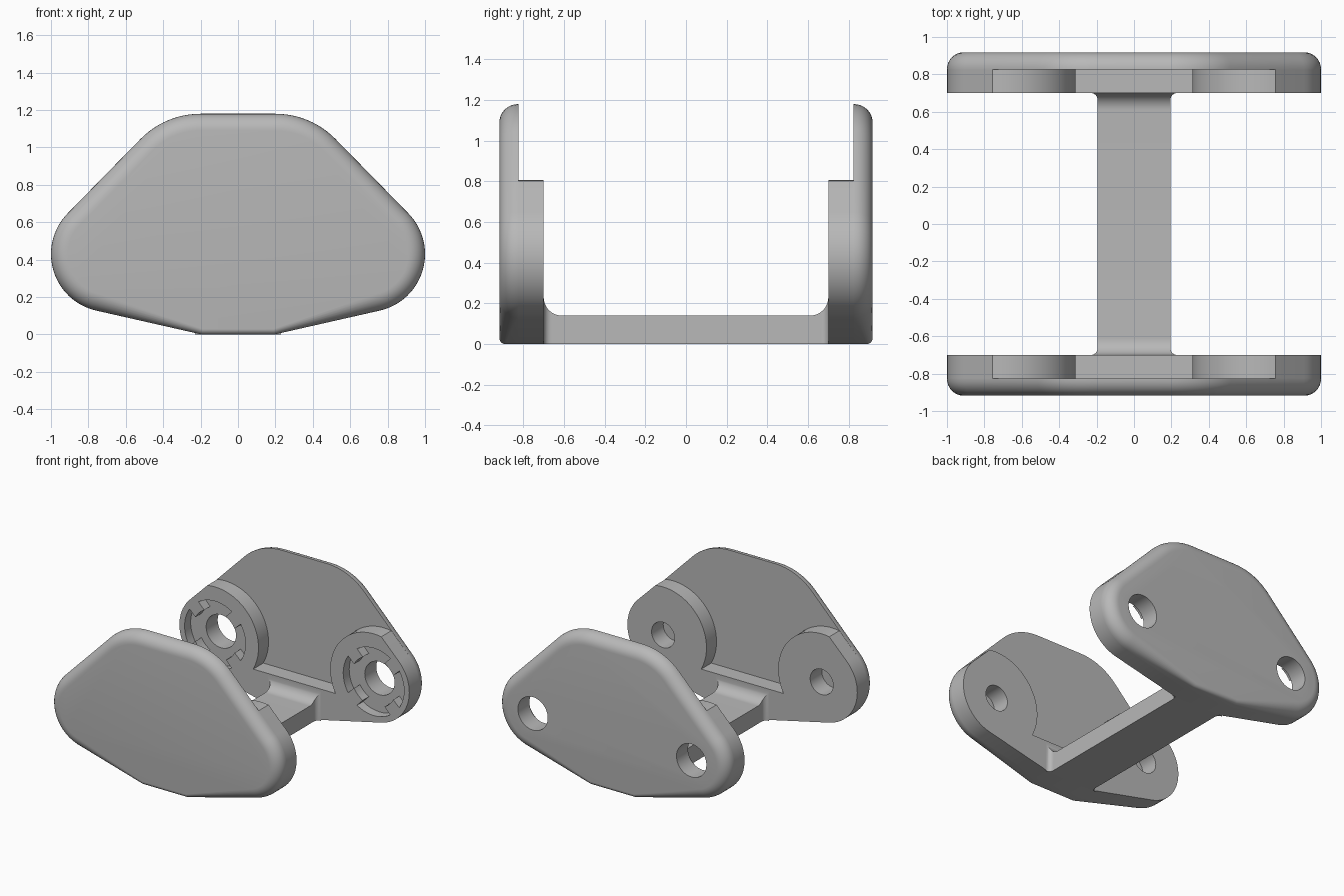
import bpy, bmesh
from math import sin, cos, pi, radians, asin, acos, degrees

cube = bpy.data.objects.get("Cube")
if cube:
    bpy.data.objects.remove(cube, do_unlink=True)

grey = bpy.data.materials.new("plain_grey")
grey.use_nodes = True
colour = (0.48, 0.48, 0.48, 1)
grey.diffuse_color = colour
grey.node_tree.nodes["Principled BSDF"].inputs["Base Color"].default_value = colour

# Main dimensions
END_X, END_Z, END_R = 0.69, 0.43, 0.31      # rounded ends of the plates
BOSS_R = 0.378
LEDGE_Z = 0.25
FOOT_X = 0.195
OUTER, STEP, INNER = 0.918, 0.825, 0.70     # distances from the middle along y
ROUND = 0.09


def loft(name, rings):
    """Solid skinned through equal-length closed rings, capped at both ends."""
    bm = bmesh.new()
    loops = [[bm.verts.new(p) for p in ring] for ring in rings]
    n = len(rings[0])
    for a, b in zip(loops, loops[1:]):
        for i in range(n):
            j = (i + 1) % n
            bm.faces.new((a[i], a[j], b[j], b[i]))
    bm.faces.new(loops[0])
    bm.faces.new(loops[-1])
    bmesh.ops.recalc_face_normals(bm, faces=bm.faces)
    mesh = bpy.data.meshes.new(name)
    bm.to_mesh(mesh)
    bm.free()
    mesh.materials.append(grey)
    obj = bpy.data.objects.new(name, mesh)
    bpy.context.collection.objects.link(obj)
    return obj


def prism(name, profile, y0, y1):
    return loft(name, [[(x, y, z) for x, z in profile] for y in (y0, y1)])


def arc(cx, cz, r, start, end, steps):
    """Points with their outward angle, in degrees."""
    result = []
    for i in range(steps + 1):
        a = start + (end - start) * i / steps
        result.append((cx + r * cos(radians(a)), cz + r * sin(radians(a)), a))
    return result


def mirrored(half):
    return half + [(-x, z, 180 - a) for x, z, a in reversed(half)]


def activate(obj):
    bpy.ops.object.select_all(action='DESELECT')
    obj.select_set(True)
    bpy.context.view_layer.objects.active = obj


def cut(obj, cutters):
    activate(obj)
    for c in cutters:
        mod = obj.modifiers.new("cut", 'BOOLEAN')
        mod.operation = 'DIFFERENCE'
        mod.solver = 'EXACT'
        mod.object = c
        bpy.ops.object.modifier_apply(modifier=mod.name)


def finish(obj):
    activate(obj)
    bpy.ops.object.shade_smooth_by_angle(angle=radians(28))


end_arc = arc(END_X, END_Z, END_R, 45, -77, 24)
foot = [(FOOT_X, 0, -80)]
plate_outline = mirrored(arc(0.2, 0.73, 0.45, 90, 45, 12) + end_arc + foot)

# Lower block: two round bosses joined by a ledge, kept inside the plate outline
ledge_angle = 180 + degrees(asin((END_Z - LEDGE_Z) / BOSS_R))
slope_angle = 45 + degrees(acos(END_R / BOSS_R))
block_outline = mirrored(
    arc(END_X, END_Z, BOSS_R, ledge_angle, slope_angle, 28) + end_arc + foot)


def make_plate(name, side):
    rings = []
    steps = 8
    for k in range(steps + 1):
        t = pi / 2 * k / steps
        ring = []
        for x, z, a in plate_outline:
            r = 0.03 if z < 0.01 else ROUND   # rounding fades toward the foot
            inset = r * (1 - sin(t))
            ring.append((x - inset * cos(radians(a)),
                         side * (OUTER - r * (1 - cos(t))),
                         z - inset * sin(radians(a))))
        rings.append(ring)
    rings.append([(x, side * STEP, z) for x, z, a in plate_outline])
    return loft(name, rings)


def circle(cx, r):
    return [(x, z) for x, z, a in arc(cx, END_Z, r, 0, 360, 40)[:-1]]


def keyed_recess(cx):
    """Round recess with four square teeth left standing on the diagonals."""
    pts = []
    for q in range(4):
        pts += arc(cx, END_Z, 0.265, 90 * q - 33, 90 * q + 33, 10)
        pts += arc(cx, END_Z, 0.195, 90 * q + 29, 90 * q + 61, 4)
    return [(x, z) for x, z, a in pts]


for label, side in (("front", -1), ("back", 1)):
    plate = make_plate(label + "_plate", side)
    block = prism(label + "_boss_block", [(x, z) for x, z, a in block_outline],
                  side * STEP, side * INNER)
    cutters = []
    for cx in (-END_X, END_X):
        if side < 0:
            # blind pivot holes
            cutters.append(prism("hole_cutter", circle(cx, 0.1),
                                 side * (INNER - 0.1), side * (STEP + 0.02)))
        else:
            # through holes with keyed recesses on the inner face
            cutters.append(prism("hole_cutter", circle(cx, 0.13),
                                 side * (INNER - 0.1), side * (OUTER + 0.1)))
            cutters.append(prism("recess_cutter", keyed_recess(cx),
                                 side * (INNER - 0.1), side * (INNER + 0.075)))
    cut(block, cutters)
    cut(plate, [c for c in cutters if c.name.startswith("hole")])
    for c in cutters:
        bpy.data.objects.remove(c, do_unlink=True)
    finish(plate)
    finish(block)

# Connecting rail with fillets where it meets the blocks
FLARE, FILLET, RAIL_TOP = 0.035, 0.09, 0.14


def rise(gap, r):
    d = max(0, r - gap)
    return r - max(0, r * r - d * d) ** 0.5


gaps = [FILLET * (1 - cos(pi / 2 * k / 14)) for k in range(15)]
stations = [-INNER + g for g in gaps] + [INNER - g for g in reversed(gaps)]
rail_rings = []
for y in stations:
    gap = INNER - abs(y)
    w = FOOT_X + rise(gap, FLARE)
    top = RAIL_TOP + rise(gap, FILLET)
    rail_rings.append([(-w, y, 0), (w, y, 0), (w, y, top), (-w, y, top)])
finish(loft("connecting_rail", rail_rings))
